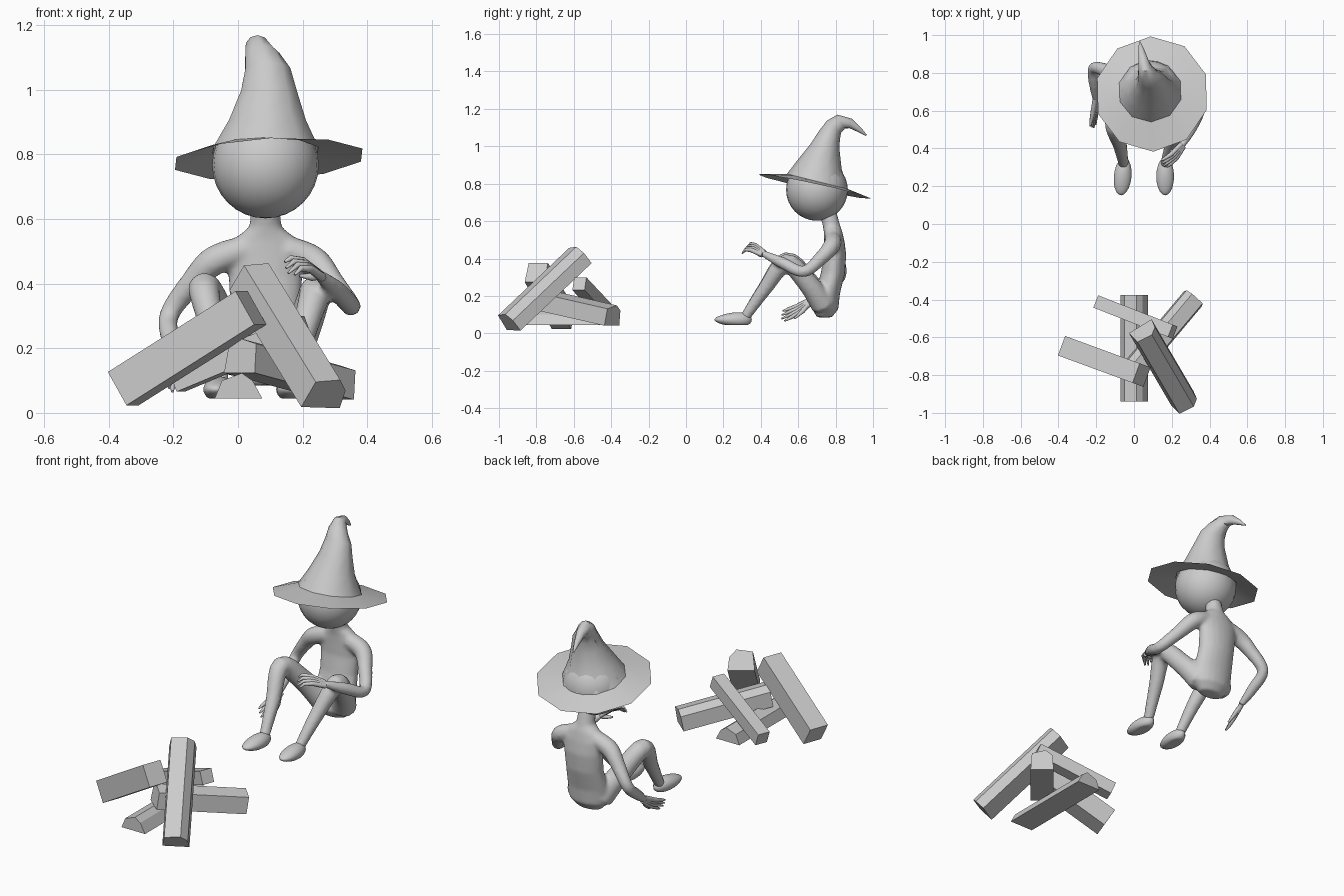
import bpy, bmesh, math
from mathutils import Vector as V, Euler

if "Cube" in bpy.data.objects:
    bpy.data.objects.remove(bpy.data.objects["Cube"])


def finish(bm, name, smooth=None):
    bmesh.ops.recalc_face_normals(bm, faces=bm.faces)
    me = bpy.data.meshes.new(name)
    bm.to_mesh(me)
    bm.free()
    ob = bpy.data.objects.new(name, me)
    bpy.context.collection.objects.link(ob)
    if smooth:
        bpy.ops.object.select_all(action='DESELECT')
        ob.select_set(True)
        bpy.context.view_layer.objects.active = ob
        bpy.ops.object.shade_smooth_by_angle(angle=math.radians(smooth))
    return ob


def loft(bm, rings, caps=(True, True)):
    vs = [[bm.verts.new(p) for p in r] for r in rings]
    n = len(vs[0])
    for a, b in zip(vs, vs[1:]):
        for i in range(n):
            j = (i + 1) % n
            bm.faces.new((a[i], a[j], b[j], b[i]))
    if caps[0]:
        bm.faces.new(vs[0][::-1])
    if caps[1]:
        bm.faces.new(vs[-1])


def ring(c, rx, ry, tilt=0, roll=0, n=20, phase=0):
    rot = Euler((math.radians(tilt), math.radians(roll), 0)).to_matrix()
    return [V(c) + rot @ V((rx * math.cos(a), ry * math.sin(a), 0))
            for a in (2 * math.pi * i / n + math.radians(phase) for i in range(n))]


def tube(bm, pts, radii, n=12):
    pts = [V(p) for p in pts]
    side, rings = None, []
    for i, (p, r) in enumerate(zip(pts, radii)):
        t = (pts[min(i + 1, len(pts) - 1)] - pts[max(i - 1, 0)]).normalized()
        side = (side - t * side.dot(t)).normalized() if side else t.orthogonal().normalized()
        up = t.cross(side)
        rings.append([p + r * (math.cos(a) * side + math.sin(a) * up)
                      for a in (2 * math.pi * k / n for k in range(n))])
    loft(bm, rings)


def curved(pts, radii, steps=5):
    """Catmull-Rom resampling of a limb path and its radii."""
    q = [V((*p, r)) for p, r in zip(pts, radii)]
    q = [q[0]] + q + [q[-1]]
    out = []
    for a, b, c, d in zip(q, q[1:], q[2:], q[3:]):
        for s in range(steps):
            t = s / steps
            out.append(0.5 * (2 * b + (c - a) * t + (2 * a - 5 * b + 4 * c - d) * t * t
                              + (3 * b - a - 3 * c + d) * t ** 3))
    out.append(q[-1])
    return [p.xyz for p in out], [p.w for p in out]


# Body: torso, arms and legs fused into one smooth skin
bm = bmesh.new()
torso = [(.085, .74, .07, .04), (.13, .745, .115, .07), (.21, .755, .12, .068),
         (.32, .785, .11, .065), (.42, .797, .115, .06), (.49, .793, .125, .055),
         (.54, .787, .095, .05), (.575, .778, .05, .047), (.66, .755, .042, .047)]
loft(bm, [ring((.085, y, z), rx, ry) for z, y, rx, ry in torso])
limbs = [
    ([(.02, .785, .505), (-.075, .79, .47), (-.14, .81, .405), (-.212, .825, .305),
      (-.21, .74, .23), (-.2, .655, .165)], [.045, .046, .038, .031, .029, .018]),
    ([(.15, .785, .505), (.235, .78, .47), (.29, .725, .405), (.35, .63, .33),
      (.31, .52, .375), (.25, .41, .428)], [.045, .046, .038, .031, .031, .018]),
    ([(-.055, .315, .085), (-.075, .42, .24), (-.105, .535, .385), (-.05, .65, .28),
      (.02, .735, .15)], [.027, .038, .05, .055, .066]),
    ([(.165, .315, .085), (.2, .42, .235), (.24, .535, .375), (.205, .65, .27),
      (.15, .735, .15)], [.027, .038, .05, .055, .066]),
]
for pts, radii in limbs:
    tube(bm, *curved(pts, radii), n=16)
body = finish(bm, "body")
m = body.modifiers.new("fuse", 'REMESH')
m.mode, m.voxel_size, m.use_smooth_shade = 'VOXEL', .01, True
m = body.modifiers.new("soften", 'SMOOTH')
m.factor, m.iterations = .5, 5


# Hands: four fingers fanned from the wrist plus a thumb
def hand(name, wrist, knuckle, bend, tip, spread, thumb):
    bm = bmesh.new()
    w, k, b, t, s = map(V, (wrist, knuckle, bend, tip, spread))
    s.normalize()
    for i in (-1.5, -.5, .5, 1.5):
        short = .012 * abs(i - .3)
        end = t + (b - t).normalized() * short
        tube(bm, [w + s * i * .007, k + s * i * .014, b + s * i * .018, end + s * i * .02],
             [.014, .0125, .009, .004], 8)
    tube(bm, [w, (w + V(thumb)) / 2 + s * .008, thumb], [.012, .012, .005], 8)
    finish(bm, name, 60)


hand("left_hand", (-.2, .665, .17), (-.208, .595, .125), (-.215, .55, .105),
     (-.218, .505, .085), (.45, .25, -.8), (-.175, .58, .08))
hand("right_hand", (.255, .415, .425), (.212, .36, .458), (.178, .332, .463),
     (.148, .31, .437), (.5, -.45, -.5), (.19, .385, .425))

# Feet: rounded shoes with flat soles
for name, x, turn in (("left_foot", -.06, .08), ("right_foot", .165, 0)):
    bm = bmesh.new()
    bmesh.ops.create_uvsphere(bm, u_segments=20, v_segments=14, radius=1)
    for v in bm.verts:
        y = v.co.y * .1
        z = max(.073 + v.co.z * (.038 + .12 * y), .045)
        v.co = (x + v.co.x * .047 + y * turn, .252 + y, z)
    finish(bm, name, 50)

# Head
bm = bmesh.new()
bmesh.ops.create_uvsphere(bm, u_segments=24, v_segments=16, radius=.165)
bmesh.ops.translate(bm, verts=bm.verts, vec=(.085, .7, .767))
finish(bm, "head", 60)

# Hat: tilted ten-sided brim, cone and drooping tip
bm = bmesh.new()
hat = [((.095, .688, .785), .303, .312, -12, -3), ((.085, .703, .812), .17, .168, -14, 0),
       ((.09, .712, .9), .125, .122, -10, 0), ((.095, .742, .995), .09, .08, -10, 0),
       ((.092, .768, 1.06), .073, .06, -25, 0), ((.075, .792, 1.105), .055, .05, -42, 0),
       ((.06, .83, 1.132), .038, .042, -62, 0), ((.047, .88, 1.122), .025, .026, -105, 0),
       ((.038, .925, 1.09), .015, .015, -125, 0), ((.03, .965, 1.058), .004, .004, -130, 0)]
loft(bm, [ring(c, rx, ry, t, r, 10, 20) for c, rx, ry, t, r in hat], (False, True))
finish(bm, "hat", 40)


# Firewood: cross-section (sideways, upward) swept between two end points
def log(name, p0, p1, section):
    bm = bmesh.new()
    p0, p1 = V(p0), V(p1)
    d = (p1 - p0).normalized()
    side = d.cross(V((0, 0, 1))).normalized()
    up = side.cross(d)
    loft(bm, [[p + side * a + up * b for a, b in section] for p in (p0, p1)])
    finish(bm, name)


def block(w, h):
    return [(-w, -h), (w, -h), (w, h), (-w, h)]


log("log_flat", (0, -.94, .045), (0, -.375, .045),
    [(-.072, 0), (.075, 0), (.045, .055), (.012, .078), (-.05, .055)])
log("log_front", (.272, -.95, .057), (.05, -.57, .418),
    [(-.07, -.05), (.07, -.055), (.065, .015), (.03, .058), (-.055, .05)])
log("log_left", (-.355, -.655, .075), (.04, -.8, .325), block(.055, .06))
log("log_right", (.317, -.39, .092), (.01, -.755, .175),
    [(-.062, -.052), (.062, -.052), (.055, .03), (.02, .058), (-.055, .04)])
log("log_back", (-.19, -.415, .1), (.205, -.57, .265), block(.035, .037))
